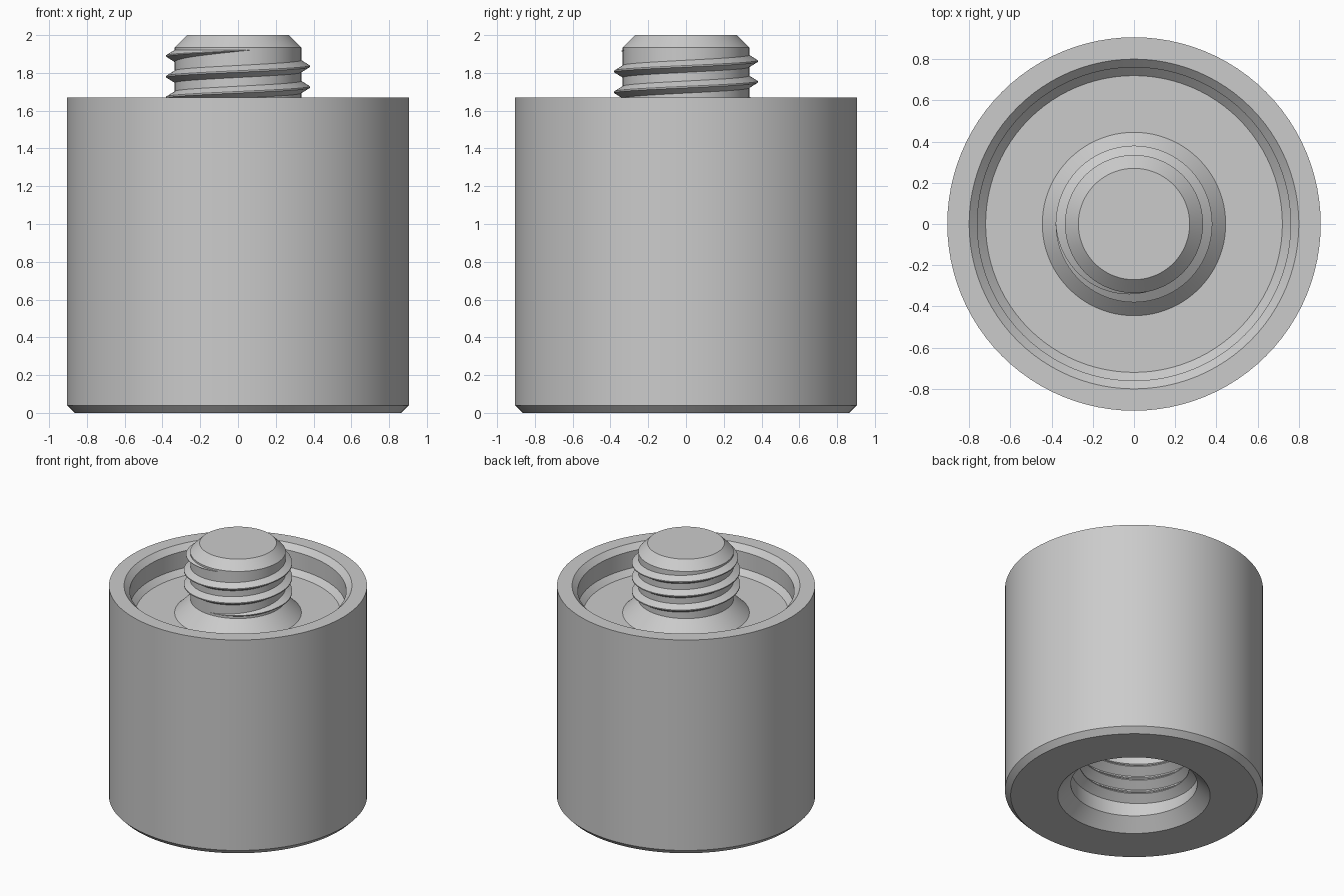
import bpy, bmesh, math

cube = bpy.data.objects.get("Cube")
if cube:
    bpy.data.objects.remove(cube)

SEGMENTS = 96
PITCH = 0.11

steel = bpy.data.materials.new("plain grey")
steel.use_nodes = True
steel.diffuse_color = (0.6, 0.6, 0.6, 1)
steel.node_tree.nodes["Principled BSDF"].inputs["Base Color"].default_value = steel.diffuse_color


def finish(name, bm):
    """Turn a bmesh into a smooth-shaded object with sharp edges kept."""
    bmesh.ops.recalc_face_normals(bm, faces=bm.faces)
    mesh = bpy.data.meshes.new(name)
    bm.to_mesh(mesh)
    bm.free()
    mesh.materials.append(steel)
    obj = bpy.data.objects.new(name, mesh)
    bpy.context.collection.objects.link(obj)
    bpy.ops.object.select_all(action='DESELECT')
    obj.select_set(True)
    bpy.context.view_layer.objects.active = obj
    bpy.ops.object.shade_smooth_by_angle(angle=math.radians(25))


def lathe(name, profile):
    """Revolve a profile of (radius, height) pairs around z."""
    bm = bmesh.new()
    verts = [bm.verts.new((r, 0, z)) for r, z in profile]
    edges = [bm.edges.new(pair) for pair in zip(verts, verts[1:])]
    bmesh.ops.spin(bm, geom=verts + edges, cent=(0, 0, 0), axis=(0, 0, 1),
                   angle=math.tau, steps=SEGMENTS, use_merge=True)
    bmesh.ops.remove_doubles(bm, verts=bm.verts, dist=0.0001)
    finish(name, bm)


def thread(name, root, crest, half_width, start, z_at_zero, turns, fade):
    """Sweep a ridge along a right-handed helix, fading out at both ends."""
    bm = bmesh.new()
    rows = []
    sink = 0.01 if crest > root else -0.01
    count = int(turns * SEGMENTS)
    for i in range(count + 1):
        angle = start + math.tau * i / SEGMENTS
        z = z_at_zero + PITCH * angle / math.tau
        k = max(0.02, min(1, i / SEGMENTS / fade, (count - i) / SEGMENTS / fade))
        tip = root + (crest - root) * k
        section = [(root - sink, -half_width * k), (root, -half_width * k),
                   (tip, -0.004 * k), (tip, 0.004 * k),
                   (root, half_width * k), (root - sink, half_width * k)]
        rows.append([bm.verts.new((r * math.cos(angle), r * math.sin(angle), z + dz))
                     for r, dz in section])
    for a, b in zip(rows, rows[1:]):
        for j in range(len(a)):
            n = (j + 1) % len(a)
            bm.faces.new((a[j], a[n], b[n], b[j]))
    bm.faces.new(rows[0])
    bm.faces.new(rows[-1])
    finish(name, bm)


# Body: threaded socket, chamfered outside, recessed top, conical collar and stud
socket = [(0, 0.62), (0.444, 0.62), (0.444, 0.09), (0.535, 0)]
outside = [(0.866, 0), (0.906, 0.04), (0.906, 1.67)]
recess = [(0.80, 1.67), (0.76, 1.63), (0.76, 1.50), (0.72, 1.46)]
stud = [(0.445, 1.46), (0.335, 1.57), (0.335, 1.935), (0.27, 2), (0, 2)]
lathe("body_with_stud", socket + outside + recess + stud)

# Stud thread ends a quarter turn past the left side, at the front
thread("stud_thread", 0.335, 0.38, 0.032, -math.pi / 2, 1.615, 3.04, 0.28)

# Socket thread points inward
thread("socket_thread", 0.444, 0.385, 0.05, 0, 0.17, 3.5, 0.25)
